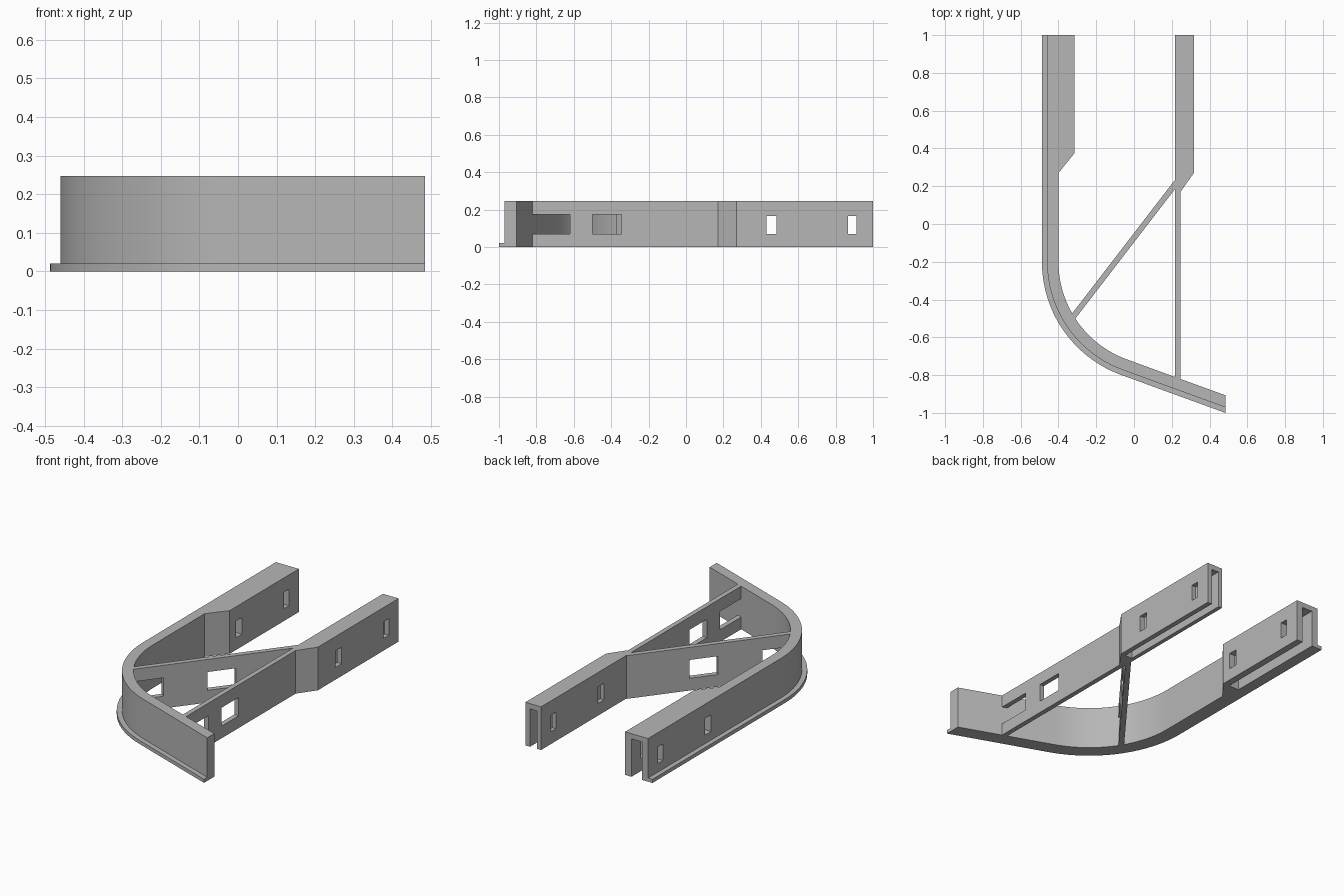
import bpy
import bmesh
from math import radians, sin, cos, tan, hypot, atan2
from mathutils import Matrix, Vector

cube = bpy.data.objects.get("Cube")
if cube:
    bpy.data.objects.remove(cube, do_unlink=True)

HEIGHT = 0.247
END_X = 0.485
BEND = radians(20)
CENTRE = Vector((0.15, -0.2))
INNER_R = 0.55

grey = bpy.data.materials.new("plain_grey")
grey.use_nodes = True
colour = (0.47, 0.47, 0.47, 1)
grey.diffuse_color = colour
grey.node_tree.nodes["Principled BSDF"].inputs["Base Color"].default_value = colour


def prism(name, outline, height):
    """Extrude a flat outline upwards from the ground."""
    bm = bmesh.new()
    face = bm.faces.new([bm.verts.new((x, y, 0)) for x, y in outline])
    top = bmesh.ops.extrude_face_region(bm, geom=[face])["geom"]
    bmesh.ops.translate(bm, vec=(0, 0, height),
                        verts=[v for v in top if isinstance(v, bmesh.types.BMVert)])
    bmesh.ops.recalc_face_normals(bm, faces=bm.faces)
    mesh = bpy.data.meshes.new(name)
    bm.to_mesh(mesh)
    bm.free()
    mesh.materials.append(grey)
    obj = bpy.data.objects.new(name, mesh)
    bpy.context.collection.objects.link(obj)
    return obj


def cut(obj, x, y, z, matrix=Matrix()):
    """Remove a box, given by its ranges, from an object."""
    box = prism("cutter", [(x[0], y[0]), (x[1], y[0]), (x[1], y[1]), (x[0], y[1])],
                z[1] - z[0])
    box.hide_render = True
    box.matrix_world = matrix @ Matrix.Translation((0, 0, z[0]))
    mod = obj.modifiers.new("opening", "BOOLEAN")
    mod.operation = "DIFFERENCE"
    mod.solver = "EXACT"
    mod.object = box
    bpy.context.view_layer.objects.active = obj
    bpy.ops.object.modifier_apply(modifier=mod.name)
    bpy.data.objects.remove(box, do_unlink=True)


def bent_path(offset, start_y=1.0, steps=28):
    """Straight side, rounded corner and sloping front, offset outwards."""
    r = INNER_R + offset
    pts = [(CENTRE.x - r, start_y)]
    for i in range(steps + 1):
        a = radians(180) + (radians(90) - BEND) * i / steps
        pts.append((CENTRE.x + r * cos(a), CENTRE.y + r * sin(a)))
    x, y = pts[-1]
    pts.append((END_X, y - (END_X - x) * tan(BEND)))
    return pts


WINDOW_Z = (0.07, 0.175)

# Curved wall with the wide rail at its rear end
rail = [(-0.315, 0.375), (-0.315, 1.0)]
curved_wall = prism("curved_wall",
                    bent_path(0.06) + bent_path(0, 0.27)[::-1] + rail, HEIGHT)
cut(curved_wall, (-0.42, -0.355), (0.38, 1.1), (-0.1, HEIGHT - 0.03))

# Low lip along the outside of the wall
lip = prism("base_lip", bent_path(0.0875) + bent_path(0.06)[::-1], 0.021)

# Straight web widening into the narrow rail
straight_web = prism("straight_web_and_rail",
                     [(0.218, -0.83), (0.246, -0.84), (0.246, 0.17),
                      (0.317, 0.27), (0.317, 1.0), (0.218, 1.0)], HEIGHT)
cut(straight_web, (0.242, 0.288), (0.27, 1.1), (-0.1, HEIGHT - 0.03))
for span in ((-0.9, -0.62), (-0.5, -0.345)):
    cut(straight_web, (0.1, 0.4), span, WINDOW_Z)

# Slots through both walls of both rails
for obj in (curved_wall, straight_web):
    for span in ((0.43, 0.485), (0.865, 0.912)):
        cut(obj, (-1, 1), span, (0.07, 0.165))

# Diagonal brace from the rounded corner to the straight web
a, b = Vector((-0.312, -0.478)), Vector((0.219, 0.212))
d = (b - a).normalized()
n = Vector((-d.y, d.x)) * 0.015
a2, b2 = a - d * 0.02, b + d * 0.012
brace = prism("diagonal_brace", [a2 + n, a2 - n, b2 - n, b2 + n], HEIGHT)
frame = Matrix.Translation((a.x, a.y, 0)) @ Matrix.Rotation(atan2(d.y, d.x), 4, "Z")
for span in ((-0.1, 0.145), (0.385, 0.54)):
    cut(brace, span, (-0.1, 0.1), WINDOW_Z, frame)

# Smooth the rounded corner, keeping the edges crisp
bpy.ops.object.select_all(action="DESELECT")
for obj in (curved_wall, lip, straight_web, brace):
    obj.select_set(True)
bpy.context.view_layer.objects.active = curved_wall
bpy.ops.object.shade_smooth_by_angle(angle=radians(25))
